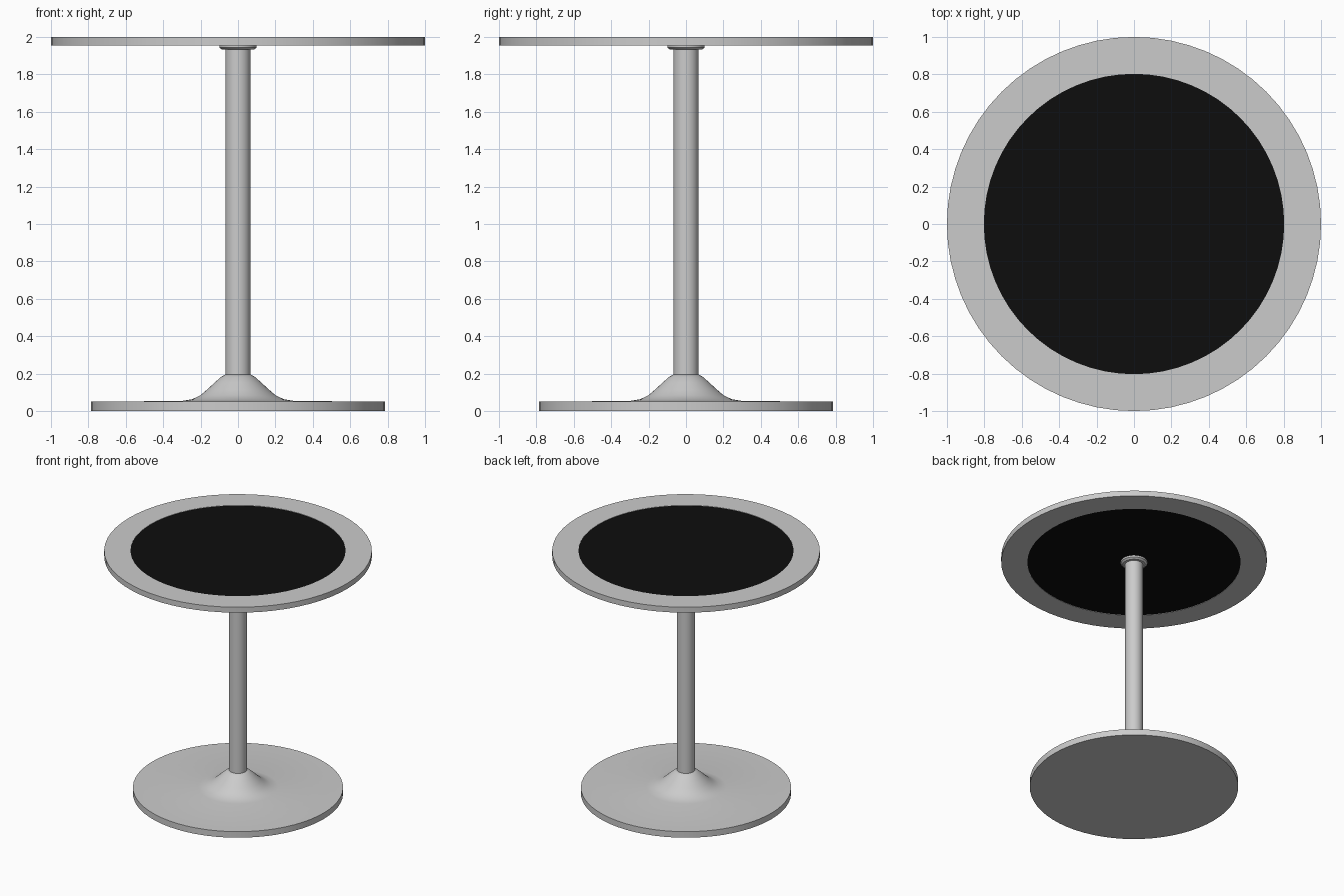
import bpy, bmesh, math

if "Cube" in bpy.data.objects:
    bpy.data.objects.remove(bpy.data.objects["Cube"])

SEGMENTS = 64


def lathe(name, profile, closed=False, color=None):
    """Spin an (r, z) profile around the z axis."""
    bm = bmesh.new()
    verts = [bm.verts.new((r, 0, z)) for r, z in profile]
    edges = [bm.edges.new(pair) for pair in zip(verts, verts[1:])]
    if closed:
        edges.append(bm.edges.new((verts[-1], verts[0])))
    bmesh.ops.spin(bm, geom=verts + edges, cent=(0, 0, 0), axis=(0, 0, 1),
                   angle=math.tau, steps=SEGMENTS, use_duplicate=False)
    bmesh.ops.remove_doubles(bm, verts=bm.verts, dist=0.0005)
    bmesh.ops.recalc_face_normals(bm, faces=bm.faces)
    mesh = bpy.data.meshes.new(name)
    bm.to_mesh(mesh)
    bm.free()
    obj = bpy.data.objects.new(name, mesh)
    bpy.context.collection.objects.link(obj)
    if color:
        mat = bpy.data.materials.new(name + "_color")
        mat.diffuse_color = color
        mat.use_nodes = True
        mat.node_tree.nodes["Principled BSDF"].inputs["Base Color"].default_value = mat.diffuse_color
        mesh.materials.append(mat)
    bpy.ops.object.select_all(action='DESELECT')
    obj.select_set(True)
    bpy.context.view_layer.objects.active = obj
    bpy.ops.object.shade_smooth_by_angle(angle=math.radians(35))
    return obj


# Table top: metal rim around a black panel
lathe("top_rim", [(0.803, 1.955), (1.0, 1.955), (1.0, 2.0), (0.803, 2.0)],
      closed=True)
lathe("top_panel", [(0, 1.958), (0.803, 1.958), (0.803, 1.997), (0, 1.997)],
      color=(0.004, 0.004, 0.004, 1))

# Mounting collar under the top
lathe("top_collar", [(0, 1.958), (0.1, 1.958), (0.1, 1.943), (0.085, 1.932),
                     (0, 1.932)])

# Post
lathe("post", [(0, 0.19), (0.067, 0.19), (0.067, 1.94), (0, 1.94)])

# Foot: flat disc that flares up to the post
lathe("foot", [(0, 0), (0.785, 0), (0.785, 0.05), (0.3, 0.054), (0.245, 0.063),
               (0.2, 0.085), (0.165, 0.115), (0.125, 0.152), (0.09, 0.183),
               (0.067, 0.195), (0, 0.195)])
